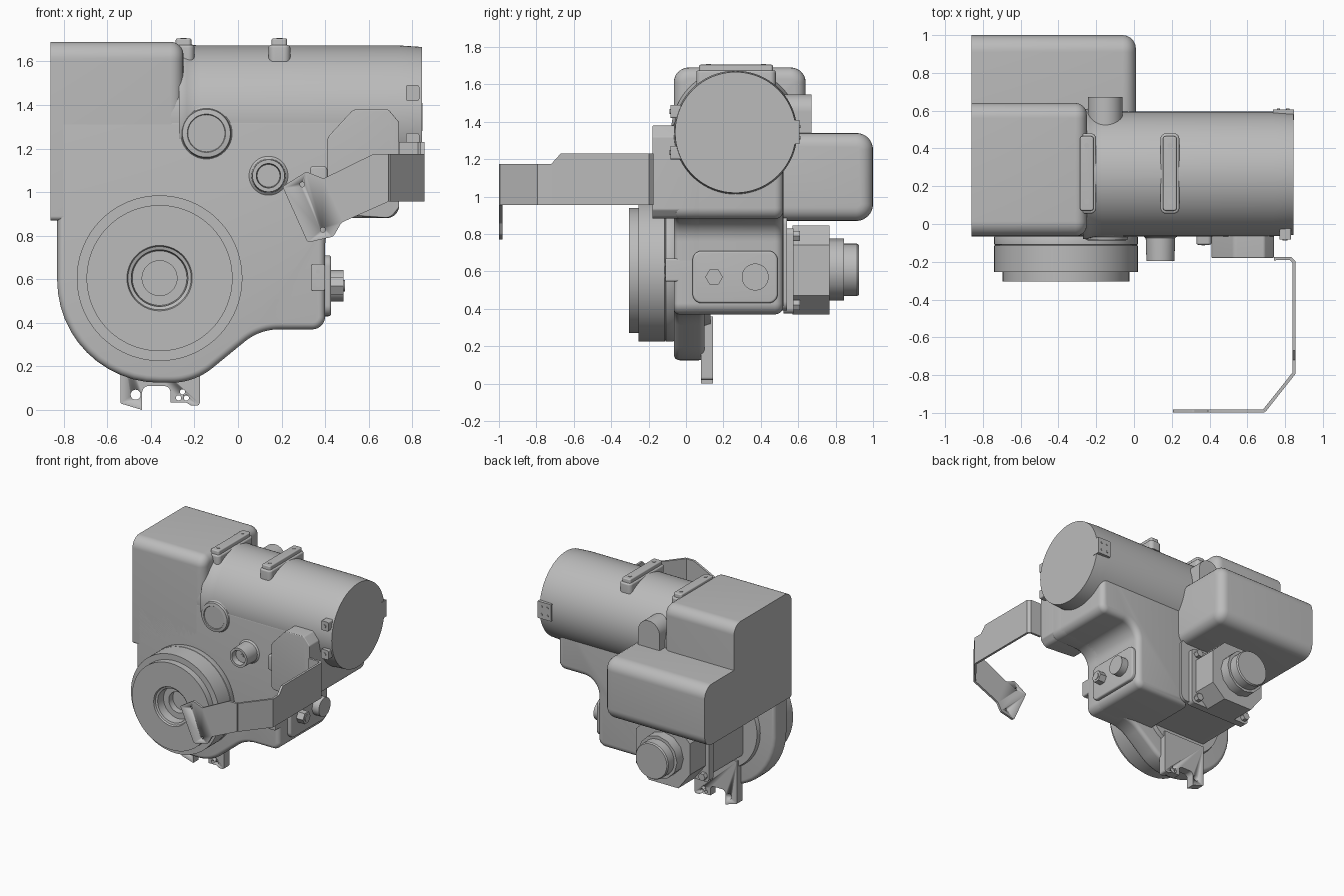
import bpy, bmesh, math
from mathutils import Vector

cube = bpy.data.objects.get("Cube")
if cube:
    bpy.data.objects.remove(cube, do_unlink=True)

grey = bpy.data.materials.new("cast grey")
grey.use_nodes = True
COL = (0.5, 0.5, 0.5, 1)
grey.diffuse_color = COL
grey.node_tree.nodes["Principled BSDF"].inputs["Base Color"].default_value = COL
X, Y, Z = 0, 1, 2


def place(axis, u, v, t):
    """Put a section point (u, v) at distance t along an axis."""
    return Vector([(t, u, v), (u, t, v), (u, v, t)][axis])


def finish(name, bm, smooth=True):
    bmesh.ops.recalc_face_normals(bm, faces=bm.faces)
    me = bpy.data.meshes.new(name)
    bm.to_mesh(me)
    bm.free()
    me.materials.append(grey)
    ob = bpy.data.objects.new(name, me)
    bpy.context.collection.objects.link(ob)
    if smooth:
        bpy.ops.object.select_all(action="DESELECT")
        ob.select_set(True)
        bpy.context.view_layer.objects.active = ob
        bpy.ops.object.shade_smooth_by_angle(angle=math.radians(32))
    return ob


def rounded(points, steps=12):
    """Replace each (u, v, radius) corner by an arc."""
    out = []
    for i, p in enumerate(points):
        c = Vector(p[:2])
        r = p[2] if len(p) > 2 else 0
        if not r:
            out.append(c)
            continue
        a = (Vector(points[i - 1][:2]) - c).normalized()
        b = (Vector(points[(i + 1) % len(points)][:2]) - c).normalized()
        half = a.angle(b) / 2
        mid = c + (a + b).normalized() * (r / math.sin(half))
        s, e = c + a * (r / math.tan(half)) - mid, c + b * (r / math.tan(half)) - mid
        sweep = s.angle_signed(e)
        base = math.atan2(s.y, s.x)
        for k in range(steps + 1):
            ang = base - sweep * k / steps
            out.append(mid + Vector((math.cos(ang), math.sin(ang))) * r)
    return out


def prism(name, axis, lo, hi, points, bevel=0.0, ends=(0, 1)):
    """Extrude a rounded section; soften the rims of the chosen ends."""
    pts = rounded(points)
    bm = bmesh.new()
    rings = [[bm.verts.new(place(axis, p.x, p.y, t)) for p in pts] for t in (lo, hi)]
    caps = [bm.faces.new(r) for r in rings]
    for i in range(len(pts)):
        bm.faces.new((rings[0][i - 1], rings[0][i], rings[1][i], rings[1][i - 1]))
    bmesh.ops.recalc_face_normals(bm, faces=bm.faces)
    if bevel:
        rim = [e for k in ends for e in caps[k].edges]
        bmesh.ops.bevel(bm, geom=rim, offset=bevel, segments=5, profile=0.5,
                        affect="EDGES", clamp_overlap=False)
    return finish(name, bm)


def rect(u0, u1, v0, v1, r=0.0):
    return [(u0, v0, r), (u1, v0, r), (u1, v1, r), (u0, v1, r)]


def lathe(name, axis, u, v, profile, steps=72):
    """Turn (radius, distance) points round an axis through (u, v)."""
    bm = bmesh.new()
    rings = []
    for r, t in profile:
        n = steps if r else 1
        rings.append([bm.verts.new(place(axis, u + r * math.cos(2 * math.pi * k / steps),
                      v + r * math.sin(2 * math.pi * k / steps), t)) for k in range(n)])
    for a, b in zip(rings, rings[1:]):
        for k in range(steps):
            quad = [a[k % len(a)], a[(k + 1) % len(a)], b[(k + 1) % len(b)], b[k % len(b)]]
            bm.faces.new(list(dict.fromkeys(quad)))
    return finish(name, bm)


def cyl(name, axis, u, v, r, lo, hi, steps=40):
    return lathe(name, axis, u, v, [(0, lo), (r, lo), (r, hi), (0, hi)], steps)


def drill(ob, axis, holes, lo, hi):
    for u, v, r in holes:
        cutter = cyl("hole_cutter", axis, u, v, r, lo, hi, 20)
        cutter.hide_render = True
        cutter.hide_set(True)
        mod = ob.modifiers.new("hole", "BOOLEAN")
        mod.operation, mod.object, mod.solver = "DIFFERENCE", cutter, "EXACT"
        bpy.context.view_layer.objects.active = ob
        bpy.ops.object.modifier_apply(modifier=mod.name)
        bpy.data.objects.remove(cutter, do_unlink=True)


# Main castings
prism("front_casing", Y, -0.065, 0.1, [
    (-0.83, 1.34), (-0.83, 0.125, 0.47), (-0.2, 0.125, 0.3), (0.1, 0.37, 0.25),
    (0.4, 0.37, 0.06), (0.4, 0.88, 0.12), (0.74, 0.88, 0.06), (0.74, 1.34)], 0.03)
prism("rear_casing", Y, 0.05, 0.52, [
    (-0.08, 1.34), (-0.08, 0.37), (0.4, 0.37, 0.06), (0.4, 0.88, 0.12),
    (0.74, 0.88, 0.06), (0.74, 1.34)], 0.045, (1,))
prism("tall_housing", X, -0.86, -0.25, [
    (-0.065, 0.87, 0.02), (0.64, 0.87), (0.64, 1.69, 0.08), (-0.065, 1.69, 0.08)], 0.06, (1,))
prism("rear_housing", X, -0.86, 0.01, rect(0.3, 1.0, 0.87, 1.34, 0.09), 0.07, (1,))
lathe("drum", X, 0.265, 1.343, [(0, -0.4), (0.33, -0.4), (0.33, 0.74), (0.323, 0.845), (0, 0.845)], 96)
# Soft flare where the drum meets the tall housing
lathe("drum_flare", X, 0.265, 1.343, [(0.345, -0.27)] + [
    (0.33 + 0.015 * (1 - k / 5) ** 2, -0.25 + 0.015 * k) for k in range(6)], 96)

# Pulley with recessed hub
lathe("pulley", Y, -0.36, 0.605, [
    (0.36, -0.03), (0.38, -0.07), (0.38, -0.108), (0.374, -0.111), (0.38, -0.114),
    (0.38, -0.255), (0.335, -0.255), (0.335, -0.305), (0.15, -0.305), (0.145, -0.29),
    (0.13, -0.285), (0.125, -0.22), (0.08, -0.22), (0.08, -0.17), (0, -0.17)], 96)

# Front bosses
lathe("round_cover", Y, -0.145, 1.27, [(0.125, -0.06), (0.114, -0.068), (0.11, -0.085),
      (0.088, -0.088), (0.085, -0.083), (0, -0.083)])
lathe("pipe_boss", Y, 0.14, 1.075, [(0.095, -0.06), (0.078, -0.075), (0.074, -0.195),
      (0.056, -0.195), (0.052, -0.15), (0.012, -0.15), (0.012, -0.155), (0, -0.155)])
prism("arm_boss", Y, -0.18, -0.03, [
    (0.41, 0.9, 0.03), (0.7, 0.88, 0.05), (0.74, 0.93, 0.02), (0.74, 1.32, 0.02),
    (0.69, 1.38, 0.02), (0.53, 1.38, 0.04), (0.41, 1.25, 0.04)], 0.006, (0,))
prism("arm_boss_rib", Y, -0.11, 0.1, rect(0.33, 0.41, 1.0, 1.12, 0.02), 0.01, (0,))
# Rear boss
cyl("rear_boss", Y, -0.152, 1.455, 0.092, 0.4, 0.672)
prism("rear_boss_foot", Y, 0.4, 0.672, rect(-0.244, -0.06, 1.34, 1.455))

# Top rails with screws
for x in (-0.25, 0.19):
    prism("top_rail", Z, 1.55, 1.705, rect(x - 0.036, x + 0.036, 0.07, 0.465, 0.015), 0.008, (1,))
    prism("rail_foot", Z, 1.6, 1.675, rect(x - 0.05, x + 0.05, 0.055, 0.48, 0.03), 0.012, (1,))
    for y in (0.12, 0.415):
        cyl("rail_screw", Z, x, y, 0.014, 1.7, 1.708, 16)

# Small pads at the drum end
for z, front in ((1.455, -0.082), (1.235, -0.082)):
    prism("drum_pad", Y, front, 0.02, rect(0.77, 0.832, z - 0.036, z + 0.036, 0.01))
    cyl("pad_screw", Y, 0.8, z, 0.013, front - 0.006, front, 16)
prism("rear_drum_pad", Y, 0.55, 0.607, rect(0.735, 0.848, 1.28, 1.41))
for x in (0.765, 0.815):
    for z in (1.315, 1.375):
        cyl("rear_pad_screw", Y, x, z, 0.009, 0.607, 0.612, 12)

# Bent strap arm ending in a shaped plate
path = [(0.74, -0.183, 1.23), (0.83, -0.183, 1.23), (0.847, -0.2, 1.23), (0.847, -0.67, 1.23),
        (0.847, -0.72, 1.175), (0.847, -0.79, 1.175), (0.69, -0.988, 1.175)]
bm = bmesh.new()
cols = [(bm.verts.new((x, y, 0.956)), bm.verts.new((x, y, top))) for x, y, top in path]
for a, b in zip(cols, cols[1:]):
    bm.faces.new((a[0], b[0], b[1], a[1]))
strap = finish("arm_strap", bm, False)
mod = strap.modifiers.new("thickness", "SOLIDIFY")
mod.thickness, mod.offset = 0.018, 0
plate = prism("arm_plate", Y, -0.999, -0.981, [
    (0.69, 1.174), (0.62, 1.174), (0.392, 1.062), (0.314, 1.094, 0.015), (0.204, 1.025, 0.01),
    (0.32, 0.768, 0.015), (0.438, 0.796, 0.02), (0.475, 0.86, 0.03), (0.69, 0.956)])
drill(plate, Y, [(0.295, 1.035, 0.011), (0.39, 0.827, 0.011)], -1.1, -0.9)

# Side cover with fittings
prism("side_cover", X, 0.38, 0.428, rect(0.035, 0.49, 0.43, 0.71, 0.05), 0.012, (1,))
cyl("hex_plug", X, 0.15, 0.57, 0.047, 0.4, 0.485, 6)
cyl("hex_plug_tip", X, 0.15, 0.57, 0.026, 0.4, 0.49, 24)
cyl("round_plug", X, 0.37, 0.57, 0.072, 0.4, 0.485)
prism("side_lug", Y, -0.11, 0.03, rect(0.335, 0.4, 0.545, 0.67, 0.012), 0.005, (0,))
for z in (0.575, 0.635):
    cyl("lug_screw", Y, 0.367, z, 0.01, -0.115, -0.1, 12)

# Motor behind the pulley
lathe("motor_mount", Y, -0.36, 0.605, [(0, 0.05), (0.36, 0.05), (0.34, 0.13), (0, 0.13)])
prism("motor_neck", Y, 0.1, 0.54, rect(-0.58, 0.0, 0.39, 0.9, 0.05))
prism("motor_flange", Y, 0.52, 0.575, rect(-0.6, -0.07, 0.375, 0.83, 0.03))
prism("motor_body", Y, 0.57, 0.767, [
    (-0.57, 0.5), (-0.47, 0.37), (-0.22, 0.37), (-0.11, 0.47),
    (-0.11, 0.74), (-0.22, 0.845), (-0.47, 0.845), (-0.57, 0.74)])
cyl("motor_collar", Y, -0.35, 0.61, 0.165, 0.76, 0.845, 12)
lathe("motor_cap", Y, -0.35, 0.608, [(0, 0.8), (0.14, 0.8), (0.14, 0.915), (0.133, 0.925), (0, 0.925)])
for x in (-0.56, -0.12):
    for z in (0.42, 0.79):
        cyl("flange_bolt", Y, x, z, 0.03, 0.56, 0.61, 6)

# Foot bracket under the casing
foot = prism("foot_bracket", Y, 0.08, 0.145, [
    (-0.54, 0.36), (-0.54, 0.03, 0.01), (-0.44, 0.0), (-0.44, 0.11, 0.03), (-0.31, 0.11, 0.03),
    (-0.31, 0.035), (-0.24, 0.035), (-0.215, 0.02), (-0.175, 0.02, 0.015), (-0.175, 0.36)])
drill(foot, Y, [(-0.47, 0.07, 0.023), (-0.255, 0.083, 0.012), (-0.273, 0.055, 0.012),
                (-0.237, 0.055, 0.012)], 0.0, 0.3)
